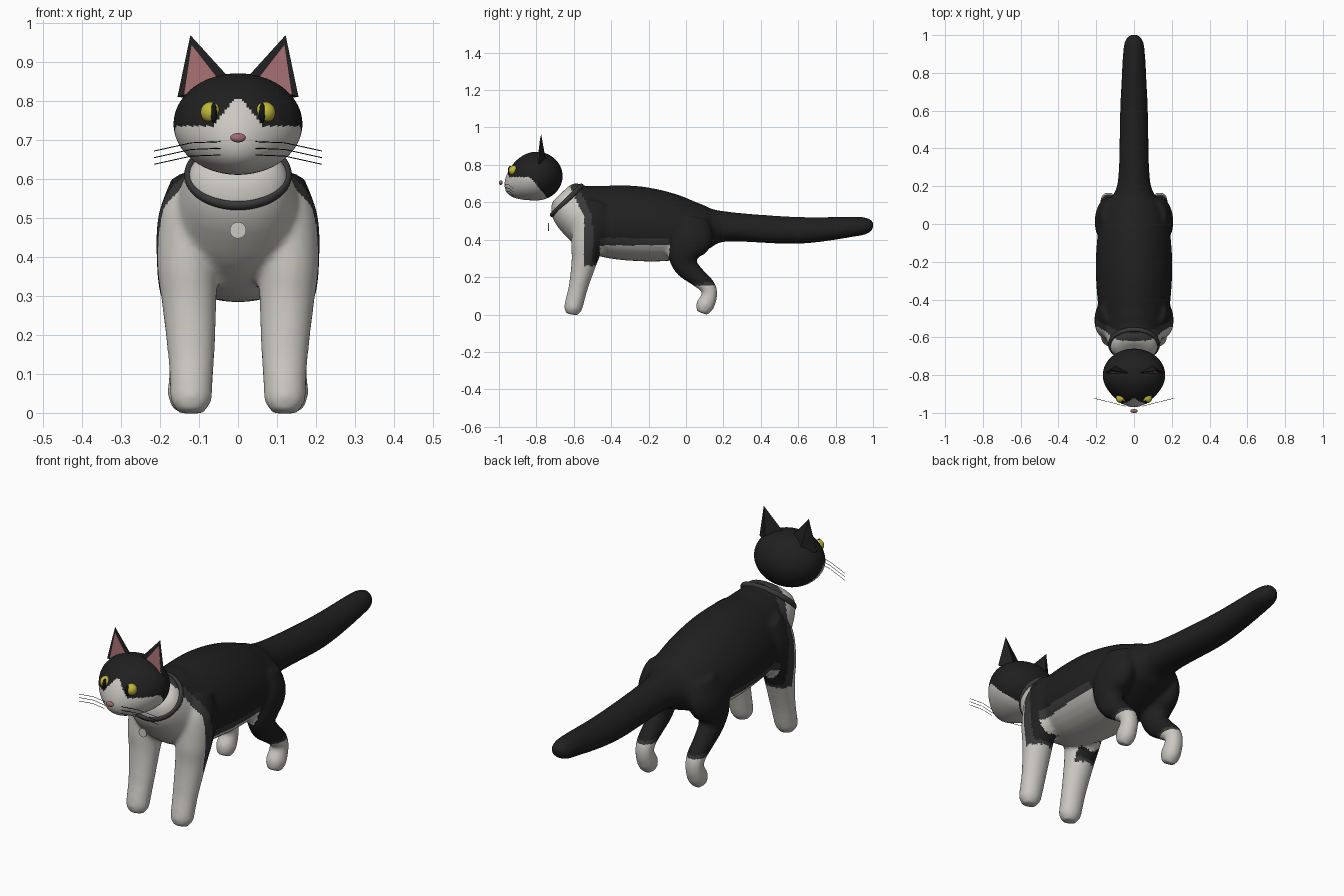
import bpy, bmesh, math
from mathutils import Vector, Matrix

if "Cube" in bpy.data.objects:
    bpy.data.objects.remove(bpy.data.objects["Cube"])


def material(name, rgb):
    m = bpy.data.materials.new(name)
    m.diffuse_color = (*rgb, 1)
    m.use_nodes = True
    m.node_tree.nodes["Principled BSDF"].inputs["Base Color"].default_value = m.diffuse_color
    return m


BLACK = material("black_fur", (0.014, 0.014, 0.014))
GREY = material("dark_grey_fur", (0.04, 0.04, 0.04))
WHITE = material("white_fur", (0.60, 0.58, 0.54))
PINK = material("pink_skin", (0.36, 0.15, 0.16))
YELLOW = material("yellow_eye", (0.52, 0.48, 0.04))
DARK = material("dark_trim", (0.008, 0.008, 0.008))


def make(name, bm, mats, smooth=True):
    bmesh.ops.recalc_face_normals(bm, faces=bm.faces)
    me = bpy.data.meshes.new(name)
    bm.to_mesh(me)
    bm.free()
    ob = bpy.data.objects.new(name, me)
    bpy.context.collection.objects.link(ob)
    for m in mats:
        me.materials.append(m)
    for p in me.polygons:
        p.use_smooth = smooth
    return ob


def spline(rows, steps=6):
    """Catmull-Rom interpolation through rows of numbers."""
    out = []
    pts = [rows[0]] + rows + [rows[-1]]
    for i in range(1, len(pts) - 2):
        for s in range(steps):
            t = s / steps
            out.append([0.5 * (2 * b + (c - a) * t + (2 * a - 5 * b + 4 * c - d) * t * t
                               + (3 * b - a - 3 * c + d) * t ** 3)
                        for a, b, c, d in zip(*pts[i - 1:i + 3])])
    return out + [list(rows[-1])]


def tube(bm, rows, pear=0.0, n=32):
    """Closed loft of ellipses; rows are x, y, z, half width, half depth."""
    rows = spline(rows)
    rings = []
    for i, (x, y, z, a, b) in enumerate(rows):
        p, q = rows[max(i - 1, 0)], rows[min(i + 1, len(rows) - 1)]
        t = Vector((0, q[1] - p[1], q[2] - p[2])).normalized()
        up = Vector((0, -t.z, t.y))
        ring = []
        for k in range(n):
            w = 2 * math.pi * k / n
            side = a * math.cos(w) * (1 - pear * math.sin(w))
            ring.append(bm.verts.new(Vector((x + side, y, z)) + up * b * math.sin(w)))
        rings.append(ring)
    for r, s in zip(rings, rings[1:]):
        for k in range(n):
            bm.faces.new((r[k], r[(k + 1) % n], s[(k + 1) % n], s[k]))
    bm.faces.new(rings[0])
    bm.faces.new(rings[-1])


def ellipsoid(name, loc, radii, mat):
    bm = bmesh.new()
    bmesh.ops.create_uvsphere(bm, u_segments=24, v_segments=16, radius=1,
                              matrix=Matrix.Translation(loc) @ Matrix.Diagonal((*radii, 1)))
    return make(name, bm, [mat])


# Body with neck, tail and four legs, fused into one skin
bm = bmesh.new()
tube(bm, [(0, -.668, .648, .075, .06), (0, -.65, .63, .118, .10), (0, -.58, .565, .150, .15),
          (0, -.45, .505, .185, .19), (0, -.25, .485, .20, .20), (0, -.05, .465, .19, .175),
          (0, .10, .465, .15, .12), (0, .22, .47, .086, .08), (0, .60, .45, .073, .072),
          (0, .90, .47, .058, .053), (0, .97, .475, .046, .042), (0, 1.0, .475, .025, .022)], 0.15)
for s in (-1, 1):
    front = [(.11, -.46, .60, .06, .07), (.125, -.49, .50, .08, .11), (.13, -.525, .38, .078, .09),
             (.125, -.545, .28, .07, .068), (.12, -.575, .15, .06, .052),
             (.12, -.595, .07, .055, .05), (.12, -.605, .03, .052, .047), (.12, -.61, .0, .032, .032)]
    hind = [(.12, .04, .52, .05, .08), (.135, .025, .42, .07, .12), (.14, -.01, .33, .064, .09),
            (.135, .0, .26, .052, .066), (.135, .06, .20, .046, .05), (.135, .115, .15, .043, .043),
            (.135, .125, .10, .042, .042), (.135, .10, .045, .045, .048), (.135, .085, .008, .03, .03)]
    for leg in (front, hind):
        tube(bm, [(s * r[0], *r[1:]) for r in leg])
raw = make("body_raw", bm, [])
mod = raw.modifiers.new("fuse", 'REMESH')
mod.mode = 'VOXEL'
mod.voxel_size = 0.01
mod = raw.modifiers.new("soften", 'SMOOTH')
mod.factor = 0.5
mod.iterations = 8
skin = bpy.data.meshes.new_from_object(raw.evaluated_get(bpy.context.evaluated_depsgraph_get()))
bpy.data.objects.remove(raw)
body = bpy.data.objects.new("body", skin)
bpy.context.collection.objects.link(body)
skin.materials.clear()
for m in (BLACK, GREY, WHITE):
    skin.materials.append(m)


def coat(p):
    """0 black, 1 grey border, 2 white."""
    x, y, z = abs(p.x), p.y, p.z
    if y < -0.4:                                   # chest, neck and front legs
        edge = -0.545 - max(0, z - 0.52) * 0.45
        if y < edge or z < 0.26 or (x < 0.07 and z < 0.37):
            return 2
        if y < edge + 0.045 or z < 0.28:
            return 1
    if -0.46 < y < -0.09:                          # belly
        if z < 0.37:
            return 2
        if z < 0.41:
            return 1
    if y > -0.2 and z < 0.17:                      # hind paws
        return 2 if z < 0.155 else 1
    return 0


for p in skin.polygons:
    p.use_smooth = True
    p.material_index = coat(p.center)

# Head: sphere drawn forward and down into a muzzle
bm = bmesh.new()
bmesh.ops.create_uvsphere(bm, u_segments=128, v_segments=80, radius=1)
for v in bm.verts:
    dx, dy, dz = v.co
    f = dy * dy if dy < 0 else 0
    v.co = (0.165 * dx * (1 - 0.25 * f), -0.80 + (0.17 if dy < 0 else 0.14) * dy,
            0.74 + 0.13 * dz - 0.045 * f)
for f in bm.faces:
    c = f.calc_center_median()
    mask = c.z < min(0.735, 0.64 + 1.2 * (-0.755 - c.y))
    blaze = c.y < -0.85 and c.z < 0.803 and abs(c.x) < 0.012 + (0.80 - c.z) * 0.8
    f.material_index = 1 if mask or blaze else 0
make("head", bm, [BLACK, WHITE])

ellipsoid("nose", (0, -0.99, 0.705), (0.02, 0.01, 0.012), PINK)

for s, side in ((-1, "left"), (1, "right")):
    # Ear shell and pink lining
    bm = bmesh.new()
    a, b, c, d = [bm.verts.new((s * x, y, z)) for x, y, z in
                  ((.155, -.79, .81), (.015, -.79, .85), (.09, -.745, .80), (.122, -.775, .968))]
    for f in ((a, b, d), (b, c, d), (c, a, d), (a, c, b)):
        bm.faces.new(f)
    make(side + "_ear", bm, [BLACK], False)
    bm = bmesh.new()
    tri = ((.119, -.780, .943), (.138, -.793, .815), (.035, -.793, .835))
    lo = [bm.verts.new((s * x, y, z)) for x, y, z in tri]
    hi = [bm.verts.new((s * x, y + .005, z)) for x, y, z in tri]
    bm.faces.new(lo)
    bm.faces.new(hi[::-1])
    for k in range(3):
        bm.faces.new((lo[k], lo[k - 1], hi[k - 1], hi[k]))
    make(side + "_ear_lining", bm, [PINK], False)

    # Eye with slit pupil
    ellipsoid(side + "_eye", (s * .07, -.922, .77), (.026, .026, .027), YELLOW)
    ellipsoid(side + "_pupil", (s * .062, -.940, .768), (.008, .013, .026), DARK)

    # Whiskers
    for i in range(3):
        cu = bpy.data.curves.new("whisker", 'CURVE')
        cu.dimensions = '3D'
        cu.bevel_depth = 0.0012
        cu.bevel_resolution = 0
        sp = cu.splines.new('POLY')
        sp.points.add(2)
        z = 0.695 - 0.017 * i
        for pt, (x, y, dz) in zip(sp.points, ((.045, -.965, 0), (.12, -.945, -.003), (.215, -.922, -.024))):
            pt.co = (s * x, y, z + dz, 1)
        cu.materials.append(DARK)
        bpy.context.collection.objects.link(bpy.data.objects.new(side + "_whisker", cu))

# Collar: tilted oval ring
bm = bmesh.new()
N, M = 64, 12
tilt = Matrix.Translation((0, -0.637, 0.610)) @ Matrix.Rotation(math.radians(45), 4, 'X')
ring = []
for i in range(N):
    u = 2 * math.pi * i / N
    row = []
    for j in range(M):
        w = 2 * math.pi * j / M
        r = 0.010 * math.cos(w)
        row.append(bm.verts.new(tilt @ Vector(((0.128 + r) * math.cos(u), (0.112 + r) * math.sin(u),
                                               0.013 * math.sin(w)))))
    ring.append(row)
for i in range(N):
    for j in range(M):
        k, l = (i + 1) % N, (j + 1) % M
        bm.faces.new((ring[i][j], ring[k][j], ring[k][l], ring[i][l]))
make("collar", bm, [GREY])

# Collar tag
bm = bmesh.new()
bmesh.ops.create_cone(bm, cap_ends=True, segments=32, radius1=0.021, radius2=0.021, depth=0.005,
                      matrix=Matrix.Translation((0, -0.735, 0.468)) @ Matrix.Rotation(math.pi / 2, 4, 'X'))
make("collar_tag", bm, [WHITE], False)
